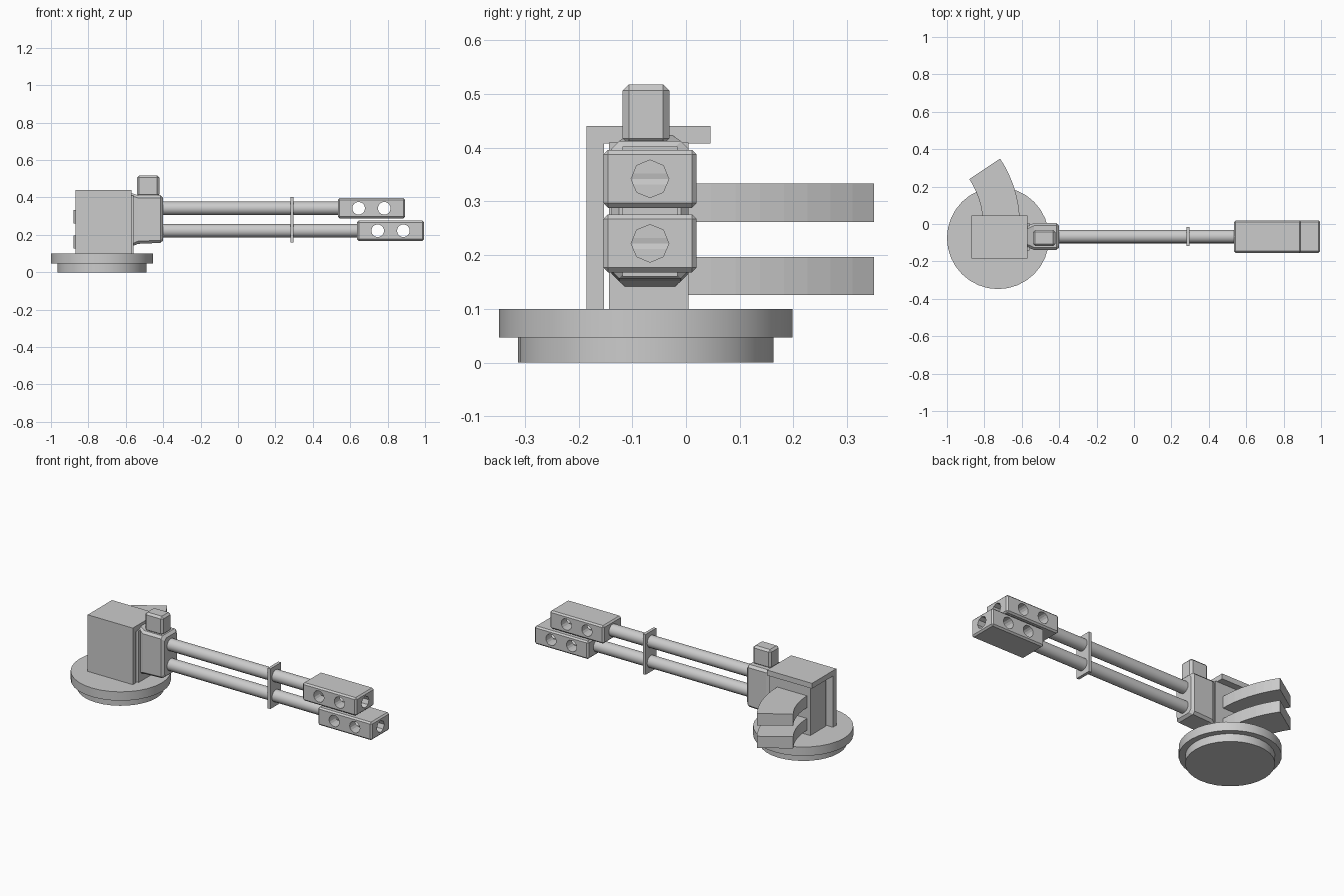
import bpy, bmesh, math
from mathutils import Matrix

if "Cube" in bpy.data.objects:
    bpy.data.objects.remove(bpy.data.objects["Cube"])

Y0 = -0.067  # gun centre line


def finish(name, bm):
    bmesh.ops.recalc_face_normals(bm, faces=bm.faces)
    me = bpy.data.meshes.new(name)
    bm.to_mesh(me)
    bm.free()
    ob = bpy.data.objects.new(name, me)
    bpy.context.collection.objects.link(ob)
    return ob


def activate(ob):
    bpy.ops.object.select_all(action='DESELECT')
    ob.select_set(True)
    bpy.context.view_layer.objects.active = ob


def box(name, x, y, z, bevel=0):
    bm = bmesh.new()
    bmesh.ops.create_cube(bm, size=1)
    for v in bm.verts:
        for i, (a, b) in enumerate((x, y, z)):
            v.co[i] = a if v.co[i] < 0 else b
    if bevel:
        bmesh.ops.bevel(bm, geom=bm.edges[:], offset=bevel, segments=1, affect='EDGES')
    return finish(name, bm)


def cyl(name, center, radius, length, axis='Z', sides=32, smooth=True):
    rot = {'X': Matrix.Rotation(math.pi / 2, 4, 'Y'),
           'Y': Matrix.Rotation(math.pi / 2, 4, 'X'), 'Z': Matrix()}[axis]
    if sides == 8:
        rot = rot @ Matrix.Rotation(math.pi / 8 * 0, 4, 'Z')
    bm = bmesh.new()
    bmesh.ops.create_cone(bm, cap_ends=True, segments=sides, radius1=radius,
                          radius2=radius, depth=length,
                          matrix=Matrix.Translation(center) @ rot)
    ob = finish(name, bm)
    if smooth:
        activate(ob)
        bpy.ops.object.shade_smooth_by_angle(angle=math.radians(35))
    return ob


def extrude_plan(name, pts, z0, z1):
    bm = bmesh.new()
    f = bm.faces.new([bm.verts.new((x, y, z0)) for x, y in pts])
    r = bmesh.ops.extrude_face_region(bm, geom=[f])
    bmesh.ops.translate(bm, vec=(0, 0, z1 - z0),
                        verts=[g for g in r['geom'] if isinstance(g, bmesh.types.BMVert)])
    return finish(name, bm)


def cut(ob, cutters):
    for c in cutters:
        c.hide_render = True
        m = ob.modifiers.new('hole', 'BOOLEAN')
        m.operation = 'DIFFERENCE'
        m.solver = 'EXACT'
        m.object = c
        activate(ob)
        bpy.ops.object.modifier_apply(modifier=m.name)
        bpy.data.objects.remove(c)


# stepped round turntable
cyl('base_foot', (-0.727, -0.075, 0.024), 0.238, 0.048)
cyl('base_turntable', (-0.727, -0.075, 0.0735), 0.273, 0.053)

# shield: front plate with overhanging roof
box('shield_plate', (-0.87, -0.57), (-0.185, -0.153), (0.1, 0.44))
box('shield_roof', (-0.87, -0.57), (-0.153, 0.046), (0.408, 0.44))

# receiver body standing on the turntable
box('receiver', (-0.83, -0.56), (-0.143, 0.005), (0.098, 0.41))

# front block, lofted through chamfered sections along x
bm = bmesh.new()
rings = []
for x, half, zb, zt in ((-0.57, 0.056, 0.137, 0.423), (-0.535, 0.072, 0.152, 0.412),
                        (-0.415, 0.072, 0.157, 0.412), (-0.4, 0.058, 0.17, 0.398)):
    c = 0.014
    sec = [(-half, zb + c), (-half + c, zb), (half - c, zb), (half, zb + c),
           (half, zt - c), (half - c, zt), (-half + c, zt), (-half, zt - c)]
    rings.append([bm.verts.new((x, Y0 + a, z)) for a, z in sec])
for r, s in zip(rings, rings[1:]):
    for i in range(8):
        j = (i + 1) % 8
        bm.faces.new((r[i], r[j], s[j], s[i]))
bm.faces.new(rings[0])
bm.faces.new(rings[-1])
finish('front_block', bm)

# sight housing on top of the block
box('sight_housing', (-0.54, -0.42), (-0.118, -0.031), (0.405, 0.518), 0.012)

# barrels, pierced muzzle brakes and curved magazines for each level
for tag, z, x0, mag in (('upper', 0.342, 0.535, 0.262), ('lower', 0.222, 0.637, 0.126)):
    end = x0 + 0.358
    cyl(tag + '_barrel', ((x0 - 0.38) / 2, Y0, z), 0.036, x0 + 0.42, 'X', 16)
    brake = box(tag + '_muzzle_brake', (x0, end), (-0.154, 0.02),
                (z - 0.054, z + 0.054), 0.009)
    holes = [cyl('cutter', (x0 + d, Y0, z), 0.034, 0.4, 'Y', 16, False)
             for d in (0.11, 0.247)]
    holes.append(cyl('cutter', (end - 0.1, Y0, z), 0.035, 0.36, 'X', 8, False))
    cut(brake, holes)

    arc = [math.radians(33.7 * i / 8) for i in range(9)]
    plan = [(-1.24 + 0.63 * math.cos(a), 0.63 * math.sin(a)) for a in arc]
    plan += [(-1.24 + 0.432 * math.cos(a), 0.432 * math.sin(a)) for a in reversed(arc)]
    plan += [(-0.808, -0.04), (-0.61, -0.04)]
    extrude_plan(tag + '_magazine', plan, mag, mag + 0.071)

# clamp plate tying the barrels together
box('barrel_clamp', (0.28, 0.298), (-0.118, -0.016), (0.16, 0.402))
